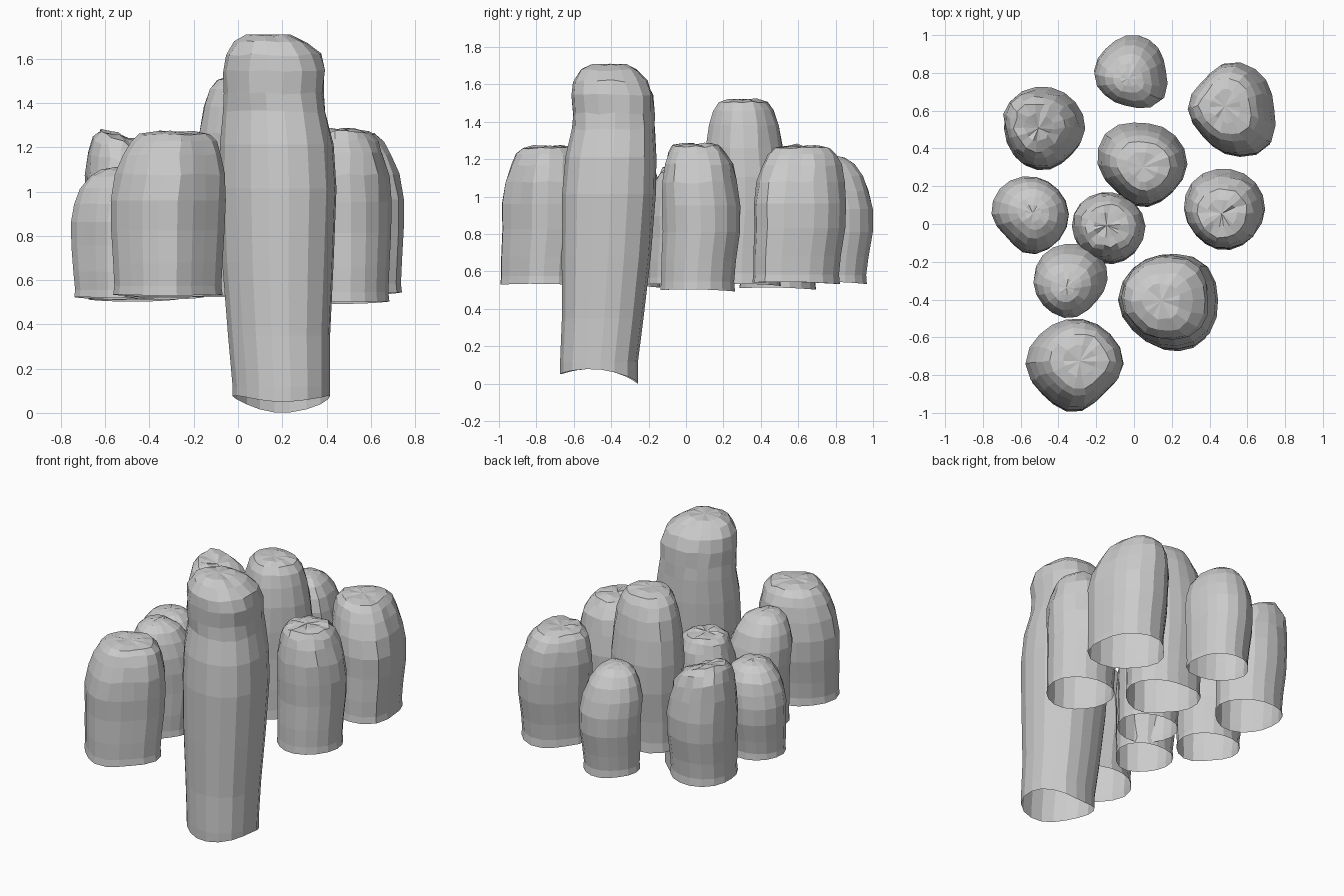
import bpy, math, random

random.seed(4)
SIDES = 18

# Side profiles: (height fraction, radius scale, axis shift x, axis shift y)
FLAT = [(0, .95, 0, -.02), (.06, .93, 0, -.02), (.2, .95, 0, -.015), (.4, .985, 0, 0),
        (.58, 1, 0, 0), (.74, .95, 0, 0), (.86, .85, 0, .005), (.94, .74, 0, .005),
        (.985, .6, 0, .005), (1, .35, 0, .005)]
ROUND = [(0, .92, 0, -.02), (.06, .9, 0, -.02), (.2, .94, 0, -.015), (.4, .985, 0, 0),
         (.58, 1, 0, 0), (.72, .96, 0, 0), (.84, .84, 0, .005), (.93, .65, 0, .005),
         (.98, .42, 0, .005), (.995, .22, 0, .005)]
TALL = [(0, .83, .015, -.06), (.04, .83, .015, -.06), (.18, .87, .005, -.04), (.38, .95, 0, -.02),
        (.58, 1, 0, -.005), (.7, .97, -.005, .005), (.79, .88, -.015, .02), (.84, .87, -.02, .018),
        (.9, .88, -.02, .01), (.945, .81, -.025, .0), (.98, .62, -.035, -.01), (.997, .38, -.04, -.01)]


def radius(radii, a):
    """Smooth closed curve through eight radii spaced 45 degrees apart."""
    u = a / (math.pi / 4)
    i = int(u)
    f = u - i
    p0, p1, p2, p3 = (radii[(i + k) % 8] for k in (-1, 0, 1, 2))
    return p1 + .5 * f * (p2 - p0 + f * (2 * p0 - 5 * p1 + 4 * p2 - p3
                                         + f * (3 * (p1 - p2) + p3 - p0)))


def column(name, cx, cy, z0, z1, radii, profile, tip=(0, 0), tilt=(0, 0), wave=.15, rough=.006):
    """Open-bottomed column with an irregular outline and a crumpled cap."""
    verts, faces = [], []
    for t, s, dx, dy in profile:
        top = max(0, (t - .55) / .45)
        for k in range(SIDES):
            a = 2 * math.pi * k / SIDES
            r = radius(radii, a) * s
            x = r * math.cos(a) + dx + tip[0] * top
            y = r * math.sin(a) + dy + tip[1] * top
            z = z0 + t * (z1 - z0) + top * (tilt[0] * x + tilt[1] * y)
            if t < .03:   # wavy lower rim
                z += wave * (-.025 * math.sin(a) + .025 * math.cos(2 * a))
            if t > .7:    # crumpled upper part
                z += random.uniform(-rough, rough)
                x += random.uniform(-rough, rough)
                y += random.uniform(-rough, rough)
            verts.append((cx + x, cy + y, z))
    rings = len(profile)
    for j in range(rings - 1):
        for k in range(SIDES):
            n = (k + 1) % SIDES
            faces.append((j * SIDES + k, j * SIDES + n, (j + 1) * SIDES + n, (j + 1) * SIDES + k))
    base = (rings - 1) * SIDES
    px, py = tip[0] + profile[-1][2], tip[1] + profile[-1][3]
    verts.append((cx + px, cy + py, z1 + tilt[0] * px + tilt[1] * py))
    for k in range(SIDES):
        faces.append((base + k, base + (k + 1) % SIDES, len(verts) - 1))
    me = bpy.data.meshes.new(name)
    me.from_pydata(verts, [], faces)
    ob = bpy.data.objects.new(name, me)
    bpy.context.collection.objects.link(ob)
    return ob


# Tall front column
column("tall_column", .185, -.397, .05, 1.71,
       (.26, .27, .24, .25, .27, .25, .26, .28), TALL, wave=1)
# Back row
column("back_column", -.01, .815, .54, 1.22,
       (.18, .185, .19, .18, .2, .185, .185, .225), ROUND, tip=(-.02, -.05), rough=.003)
column("back_right_column", .52, .608, .54, 1.27,
       (.225, .24, .25, .21, .23, .21, .24, .275), FLAT, tip=(-.04, .01))
column("back_left_column", -.476, .503, .51, 1.23,
       (.22, .22, .225, .23, .21, .21, .21, .195), FLAT, tip=(-.03, 0), tilt=(-.35, .1), rough=.01)
# Middle group
column("centre_column", .037, .317, .53, 1.52,
       (.245, .235, .22, .25, .23, .19, .22, .22), FLAT, tip=(.01, -.02), rough=.005)
column("right_column", .475, .08, .5, 1.28,
       (.22, .22, .215, .22, .21, .2, .21, .21), FLAT, tip=(-.01, -.03), rough=.009)
column("left_column", -.556, .053, .52, 1.11,
       (.21, .2, .2, .205, .2, .17, .21, .21), ROUND, tip=(.02, 0), rough=.004)
column("inner_column", -.144, -.012, .53, 1.16,
       (.205, .19, .18, .185, .185, .18, .19, .2), FLAT, rough=.009)
# Front left pair
column("inner_left_column", -.328, -.291, .52, 1.24,
       (.19, .2, .19, .2, .2, .19, .2, .175), ROUND, tip=(-.03, -.05), rough=.004)
column("front_left_column", -.317, -.741, .53, 1.27,
       (.26, .245, .24, .24, .26, .23, .25, .22), FLAT, tip=(.03, .01))
